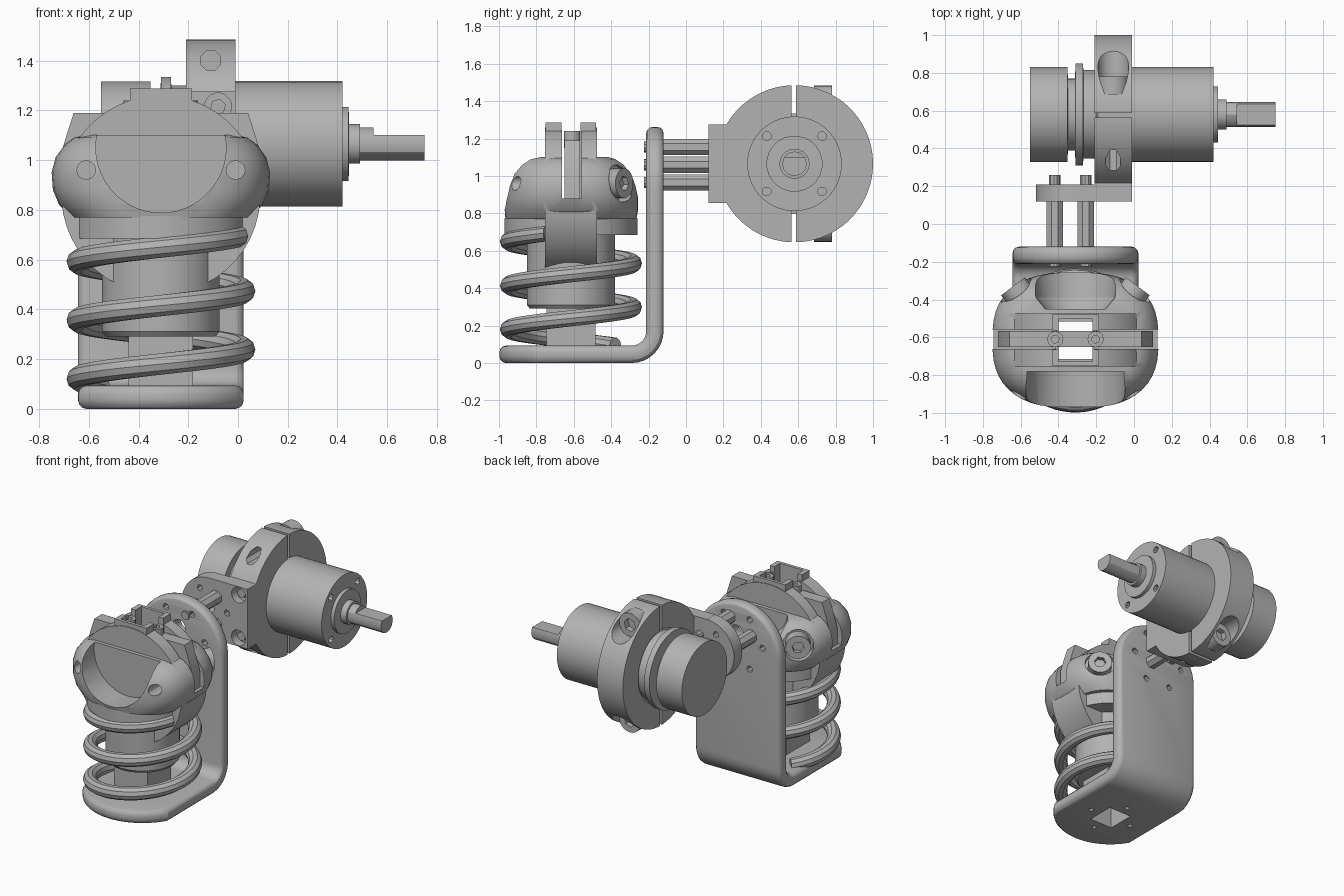
import bpy, bmesh
from math import sin, cos, pi, radians
from mathutils import Vector

cube = bpy.data.objects.get("Cube")
if cube:
    bpy.data.objects.remove(cube, do_unlink=True)

grey = bpy.data.materials.new("plain_grey")
grey.use_nodes = True
grey.diffuse_color = (0.45, 0.45, 0.45, 1)
grey.node_tree.nodes["Principled BSDF"].inputs["Base Color"].default_value = grey.diffuse_color

CX, CY = -0.31, -0.615      # spring column axis
MY, MZ = 0.58, 1.065        # motor axis
parts = []


def loft(name, rings, strip_caps=False):
    """Skin closed rings of points; strip_caps closes bent outlines with mirrored quads."""
    bm = bmesh.new()
    rows = [[bm.verts.new(p) for p in ring] for ring in rings]
    n = len(rows[0])
    for a, b in zip(rows, rows[1:]):
        for i in range(n):
            j = (i + 1) % n
            bm.faces.new((a[i], a[j], b[j], b[i]))
    for row in (rows[0], rows[-1]):
        if strip_caps:
            for i in range(n // 2 - 1):
                bm.faces.new((row[i], row[i + 1], row[n - 2 - i], row[n - 1 - i]))
        else:
            bm.faces.new(row)
    bmesh.ops.recalc_face_normals(bm, faces=bm.faces[:])
    mesh = bpy.data.meshes.new(name)
    bm.to_mesh(mesh)
    bm.free()
    obj = bpy.data.objects.new(name, mesh)
    bpy.context.collection.objects.link(obj)
    parts.append(obj)
    return obj


def lathe(name, origin, axis, profile, n=32):
    """Turn (distance, radius) pairs around an axis."""
    axis = Vector(axis).normalized()
    u = axis.orthogonal().normalized()
    v = axis.cross(u)
    origin = Vector(origin)
    return loft(name, [[origin + axis * d + (u * cos(t) + v * sin(t)) * r
                        for t in (2 * pi * (i + 0.5) / n for i in range(n))] for d, r in profile])


def rod(name, origin, axis, length, r, n=32):
    return lathe(name, origin, axis, [(0, r), (length, r)], n)


def box(name, lo, hi):
    (a, b, c), (d, e, f) = lo, hi
    return loft(name, [[(a, b, z), (d, b, z), (d, e, z), (a, e, z)] for z in (c, f)])


def combine(obj, others, op="DIFFERENCE"):
    """Apply booleans one after another and remove the helper shapes."""
    for other in others:
        mod = obj.modifiers.new("bool", "BOOLEAN")
        mod.operation, mod.object, mod.solver = op, other, "EXACT"
        dg = bpy.context.evaluated_depsgraph_get()
        dg.update()
        mesh = bpy.data.meshes.new_from_object(obj.evaluated_get(dg))
        obj.modifiers.clear()
        obj.data = mesh
        parts.remove(other)
        bpy.data.objects.remove(other, do_unlink=True)
    return obj


def square_hole(half=0.1):
    return box("hole", (CX - half * 0.9, CY - half, -0.1), (CX + half * 0.9, CY + half, 1.5))


# L-shaped bracket: a rounded strip bent around the lower corner
BEND, THICK, HALF = 0.17, 0.093, 0.333
ARC = BEND * pi / 2


def bend(s, w, t):
    if s < -0.29:
        return (CX + w, s, t)
    if s < -0.29 + ARC:
        a = (s + 0.29) / BEND
        return (CX + w, -0.29 + (BEND - t) * sin(a), BEND - (BEND - t) * cos(a))
    return (CX + w, -0.12 - t, BEND + s + 0.29 - ARC)


def strip_ring(d, t):
    top = 0.93 - BEND - 0.29 + ARC
    side = [(CY - (0.383 - d) * cos(a), (0.383 - d) * sin(a))
            for a in (radians(3 + 57 * i / 9) for i in range(10))]
    side += [(-0.29 + ARC * i / 8, HALF - d) for i in range(9)]
    side += [(top + (HALF - d) * cos(a), (HALF - d) * sin(a))
             for a in (radians(90 - 87 * i / 12) for i in range(13))]
    full = side + [(s, -w) for s, w in reversed(side)]
    return [bend(s, w, t) for s, w in full]


edge = [(0.035 * (1 - sin(a)), 0.035 * (1 - cos(a))) for a in (0, pi / 6, pi / 3, pi / 2)]
layers = edge + [(d, THICK - t) for d, t in reversed(edge)]
bracket = loft("bracket", [strip_ring(d, t) for d, t in layers], True)
cuts = [square_hole(), rod("hole", (CX, -0.3, 1.06), (0, 1, 0), 0.3, 0.05, 16)]
for i in range(6):
    a = pi / 3 * i
    cuts.append(rod("hole", (CX + 0.2 * cos(a), -0.3, 1.0 + 0.2 * sin(a)), (0, 1, 0), 0.3, 0.022, 8))
for i in range(4):
    a = pi / 2 * i
    cuts.append(rod("hole", (CX + 0.17 * cos(a), CY + 0.17 * sin(a), -0.1), (0, 0, 1), 0.13, 0.018, 8))
combine(bracket, cuts)

# Square post, sleeve and collar under the head
combine(box("post", (CX - 0.13, CY - 0.13, 0.09), (CX + 0.13, CY + 0.13, 0.32)), [square_hole()])
combine(lathe("sleeve", (CX, CY, 0), (0, 0, 1), [(0.29, 0.22), (0.31, 0.237), (0.7, 0.237)]), [square_hole()])
combine(lathe("collar", (CX, CY, 0), (0, 0, 1), [(0.685, 0.357), (0.775, 0.357)], 40), [square_hole()])

# Coil spring
coil = []
for i in range(91):
    a = radians(135 + (1057 - 135) * i / 90)
    z = 0.18 + 0.235 * (a - 1.5 * pi) / (2 * pi)
    coil.append([(CX + (0.335 + 0.045 * cos(b)) * cos(a), CY + (0.335 + 0.045 * cos(b)) * sin(a),
                  z + 0.045 * sin(b)) for b in (pi * k / 5 for k in range(10))])
loft("spring", coil)

# Clamp head: rounded body with a front scoop, cross groove and screw pockets
levels = [(0.77, 0.36, 0.35), (0.82, 0.41, 0.36), (0.88, 0.435, 0.36), (0.95, 0.44, 0.355),
          (1.01, 0.425, 0.34), (1.06, 0.39, 0.305), (1.09, 0.35, 0.265), (1.1, 0.31, 0.23)]


def power(v):
    return (1 if v > 0 else -1) * abs(v) ** 0.75


head = loft("head", [[(CX + a * power(cos(t)), CY + b * power(sin(t)), z)
                      for t in (2 * pi * (i + 0.5) / 48 for i in range(48))] for z, a, b in levels])
combine(head, [rod("disc", (CX, -0.755, 0.86), (0, 1, 0), 0.28, 0.4, 48)], "UNION")
cuts = [rod("scoop", (CX, -1.1, 1.05), (0, 1, 0), 0.32, 0.262, 40),
        lathe("rear_scoop", (CX, -0.45, 1.1), (0, 1, 0), [(0, 0.16), (0.06, 0.21), (0.3, 0.24)]),
        box("groove", (-0.9, -0.662, 0.88), (0.3, -0.558, 1.5)), square_hole(0.113)]
for s in (-1, 1):
    cuts.append(rod("hole", (CX + s * 0.3, -1.1, 0.96), (0, 1, 0), 0.35, 0.038, 12))
    cuts.append(rod("pocket", (CX + s * 0.285, -0.39, 0.96), (s * 0.6, 0.8, 0), 0.3, 0.1, 20))
combine(head, cuts)

# Pocket screws at the back of the head
for side, s in (("right", -1), ("left", 1)):
    screw = rod(side + "_head_screw", (CX + s * 0.27, -0.41, 0.96), (s * 0.6, 0.8, 0), 0.1, 0.08, 20)
    combine(screw, [rod("socket", (CX + s * 0.31, -0.357, 0.96), (s * 0.6, 0.8, 0), 0.2, 0.04, 6)])

# Upright channel tabs, front and rear
for name, s in (("front_tab", -1), ("rear_tab", 1)):
    y0, y1 = sorted((CY + s * 0.05, CY + s * 0.135))
    h0, h1 = sorted((CY, CY + s * 0.113))
    tab = box(name, (CX - 0.125, y0, 0.87), (CX + 0.125, y1, 1.287))
    axis = (0, s, 0)
    combine(tab, [box("channel", (CX - 0.09, h0, 0.8), (CX + 0.09, h1, 1.4)),
                  rod("recess", (CX, CY + s * 0.125, 1.07), axis, 0.1, 0.115, 20),
                  rod("hole", (CX, CY, 1.07), axis, 0.3, 0.07, 16)])

# Middle plate between the head halves, with two screws on top
outline = [(0.41, 0.86), (0.41, 1.0), (0.37, 1.13), (0.35, 1.19)]
outline += [(-x, z) for x, z in reversed(outline)]
loft("middle_plate", [[(CX + x, y, z) for x, z in outline] for y in (-0.65, -0.567)])
for side, s in (("right", -1), ("left", 1)):
    screw = rod(side + "_top_screw", (CX + s * 0.107, CY + 0.005, 1.15), (0, 0, 1), 0.09, 0.043, 12)
    combine(screw, [rod("socket", (CX + s * 0.107, CY + 0.005, 1.21), (0, 0, 1), 0.1, 0.022, 6)])

# Standoffs with through bolts
for i in range(3):
    a = pi + 2 * pi / 3 * i
    x, z = CX + 0.11 * cos(a), 1.06 + 0.11 * sin(a)
    rod("standoff_%d" % (i + 1), (x, -0.125, z), (0, 1, 0), 0.25, 0.047, 8)
    rod("standoff_bolt_%d" % (i + 1), (x, -0.225, z), (0, 1, 0), 0.485, 0.03, 10)

# Adapter plate
plate = rod("adapter_plate", (CX, 0.12, MZ), (0, 1, 0), 0.09, 0.21, 40)
combine(plate, [box("end", (CX, 0.12, MZ - 0.21), (-0.01, 0.21, MZ + 0.21))], "UNION")
cuts = [rod("hole", (CX, 0, MZ), (0, 1, 0), 0.4, 0.04, 16)]
for i in range(3):
    a = 2 * pi / 3 * i
    cuts.append(rod("hole", (CX + 0.14 * cos(a), 0, MZ + 0.14 * sin(a)), (0, 1, 0), 0.4, 0.022, 8))
for s in (-1, 1):
    cuts.append(rod("counterbore", (-0.08, 0, MZ + s * 0.15), (0, 1, 0), 0.18, 0.055, 16))
combine(plate, cuts)
for name, s in (("lower_plate_screw", -1), ("upper_plate_screw", 1)):
    rod(name, (-0.08, 0.15, MZ + s * 0.15), (0, 1, 0), 0.05, 0.032, 6)

# Split clamp ring
ring = rod("clamp_ring", (-0.21, MY, MZ), (1, 0, 0), 0.2, 0.42, 64)
combine(ring, [box("foot", (-0.21, 0.205, MZ - 0.21), (-0.01, MY, MZ + 0.21))], "UNION")
cuts = [rod("bore", (-0.4, MY, MZ), (1, 0, 0), 0.6, 0.25, 48),
        box("split", (-0.4, 0.565, 0.5), (0.2, 0.587, 1.6))]
for s in (-1, 1):
    z = MZ + s * 0.335
    cuts.append(rod("hole", (-0.11, 0.1, z), (0, 1, 0), 0.4, 0.043, 8))
    cuts.append(rod("pocket", (-0.11, 0.70, z), (0, 1, 0), 0.5, 0.082, 20))
combine(ring, cuts)
for name, s in (("lower_clamp_bolt", -1), ("upper_clamp_bolt", 1)):
    z = MZ + s * 0.335
    bolt = rod(name, (-0.11, 0.685, z), (0, 1, 0), 0.095, 0.084, 20)
    combine(bolt, [rod("socket", (-0.11, 0.74, z), (0, 1, 0), 0.1, 0.045, 6)])

# Motor: stepped housing, front boss and flatted shaft
motor = lathe("motor_housing", (0, MY, MZ), (1, 0, 0),
              [(-0.55, 0.252), (-0.352, 0.252), (-0.35, 0.19), (-0.312, 0.19), (-0.31, 0.27), (-0.27, 0.27),
               (-0.268, 0.235), (-0.2, 0.235), (-0.19, 0.253), (0.42, 0.253)], 48)
combine(motor, [rod("hole", (0.38, MY + a * 0.148, MZ + b * 0.148), (1, 0, 0), 0.1, 0.024, 8)
                for a in (-1, 1) for b in (-1, 1)])
lathe("motor_boss", (0, MY, MZ), (1, 0, 0),
      [(0.41, 0.15), (0.445, 0.15), (0.446, 0.08), (0.49, 0.08)], 24)
shaft = rod("shaft", (0.48, MY, MZ), (1, 0, 0), 0.27, 0.066, 12)
combine(shaft, [box("flat", (0.545, 0.4, 1.1), (0.9, 0.8, 1.3))])

# One colour, smooth where round
bpy.ops.object.select_all(action="DESELECT")
for obj in parts:
    obj.data.materials.clear()
    obj.data.materials.append(grey)
    obj.select_set(True)
bpy.context.view_layer.objects.active = parts[0]
bpy.ops.object.shade_smooth_by_angle(angle=radians(30))
